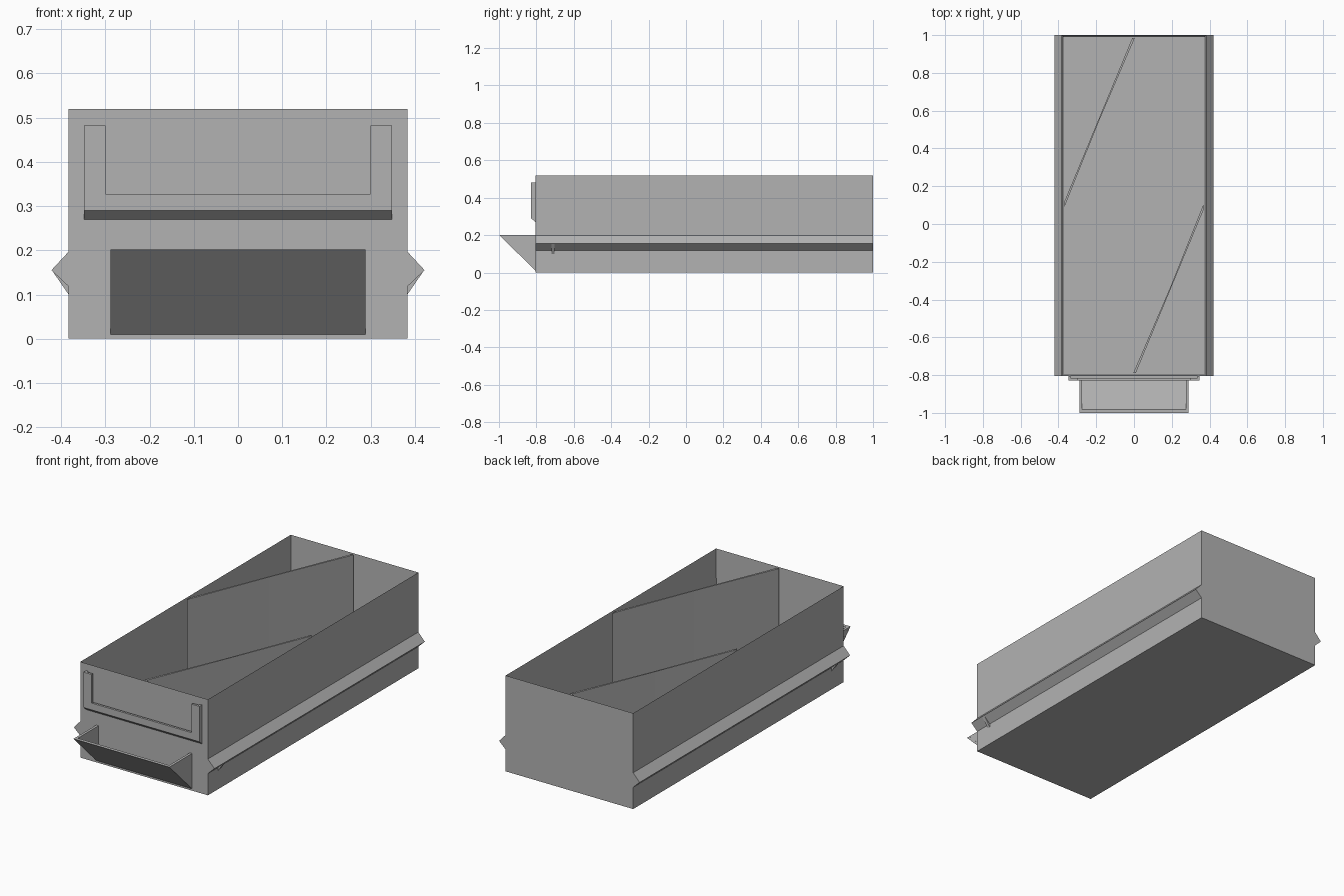
import bpy, bmesh
from mathutils import Vector

old = bpy.data.objects.get("Cube")
if old:
    bpy.data.objects.remove(old, do_unlink=True)

grey = bpy.data.materials.new("plain grey")
grey.use_nodes = True
colour = (0.45, 0.45, 0.45, 1)
grey.diffuse_color = colour
grey.node_tree.nodes["Principled BSDF"].inputs["Base Color"].default_value = colour

HALF, FRONT, BACK, TOP = 0.383, -0.805, 1.0, 0.52   # outer drawer box
WALL = 0.015


def finish(bm, name):
    bmesh.ops.recalc_face_normals(bm, faces=bm.faces)
    mesh = bpy.data.meshes.new(name)
    bm.to_mesh(mesh)
    bm.free()
    mesh.materials.append(grey)
    obj = bpy.data.objects.new(name, mesh)
    bpy.context.collection.objects.link(obj)
    return obj


def prism(name, axis, profile, start, end):
    """Extrude a 2D profile along an axis: x uses (y, z), y uses (x, z), z uses (x, y)."""
    def point(p, t):
        co = list(p)
        co.insert("xyz".index(axis), t)
        return co
    bm = bmesh.new()
    face = bm.faces.new([bm.verts.new(point(p, start)) for p in profile])
    out = bmesh.ops.extrude_face_region(bm, geom=[face])
    shift = Vector(point((0, 0), end - start))
    verts = [g for g in out["geom"] if isinstance(g, bmesh.types.BMVert)]
    bmesh.ops.translate(bm, verts=verts, vec=shift)
    return finish(bm, name)


def box(name, x0, x1, y0, y1, z0, z1):
    return prism(name, "z", [(x0, y0), (x1, y0), (x1, y1), (x0, y1)], z0, z1)


# Open drawer: a block with its top inset and pushed down to the floor
bm = bmesh.new()
bmesh.ops.create_cube(bm, size=1)
for v in bm.verts:
    v.co = (v.co.x * 2 * HALF,
            BACK if v.co.y > 0 else FRONT,
            TOP if v.co.z > 0 else 0)
bm.normal_update()
lid = max(bm.faces, key=lambda f: f.normal.z)
bmesh.ops.inset_region(bm, faces=[lid], thickness=WALL)
bmesh.ops.translate(bm, verts=lid.verts, vec=(0, 0, WALL - TOP))
finish(bm, "drawer_box")

# Two slanted dividers, one the half-turn of the other
slant = [(-0.368, 0.09), (-0.368, 0.12), (0.004, 0.985), (-0.009, 0.985)]
middle = FRONT + BACK
prism("rear_divider", "z", slant, WALL, TOP)
prism("front_divider", "z", [(-x, middle - y) for x, y in slant], WALL, TOP)

# Side rails with a small stop under each
for side, s in (("left", 1), ("right", -1)):
    prism(side + "_rail", "y",
          [(s * HALF, 0.197), (s * 0.422, 0.155), (s * HALF, 0.118)], FRONT, BACK)
    prism(side + "_rail_stop", "y",
          [(s * HALF, 0.13), (s * 0.421, 0.155), (s * HALF, 0.1)], -0.72, -0.703)

# Scoop handle: sloping front plate and triangular cheeks
LIP = -1.0
prism("handle_front", "x",
      [(FRONT, 0.01), (LIP, 0.202), (LIP + 0.018, 0.202), (FRONT, 0.028)], -0.288, 0.288)
for side, s in (("left", 1), ("right", -1)):
    prism(side + "_handle_cheek", "x",
          [(FRONT, 0.011), (LIP + 0.001, 0.202), (FRONT, 0.202)], s * 0.274, s * 0.2878)

# Label holder: chamfered base, side strips, and a raised lip leaving a slot
FACE, SLOT = -0.828, -0.816
prism("label_holder_base", "x",
      [(FRONT, 0.27), (FACE, 0.29), (FACE, 0.3), (FRONT, 0.3)], -0.348, 0.348)
box("label_holder_lip", -0.348, 0.348, FACE, SLOT, 0.3, 0.327)
for side, s in (("left", 1), ("right", -1)):
    box(side + "_label_arm", s * 0.3, s * 0.348, FACE, SLOT, 0.327, 0.482)
    box(side + "_label_strip", s * 0.336, s * 0.348, SLOT, FRONT, 0.3, 0.482)
